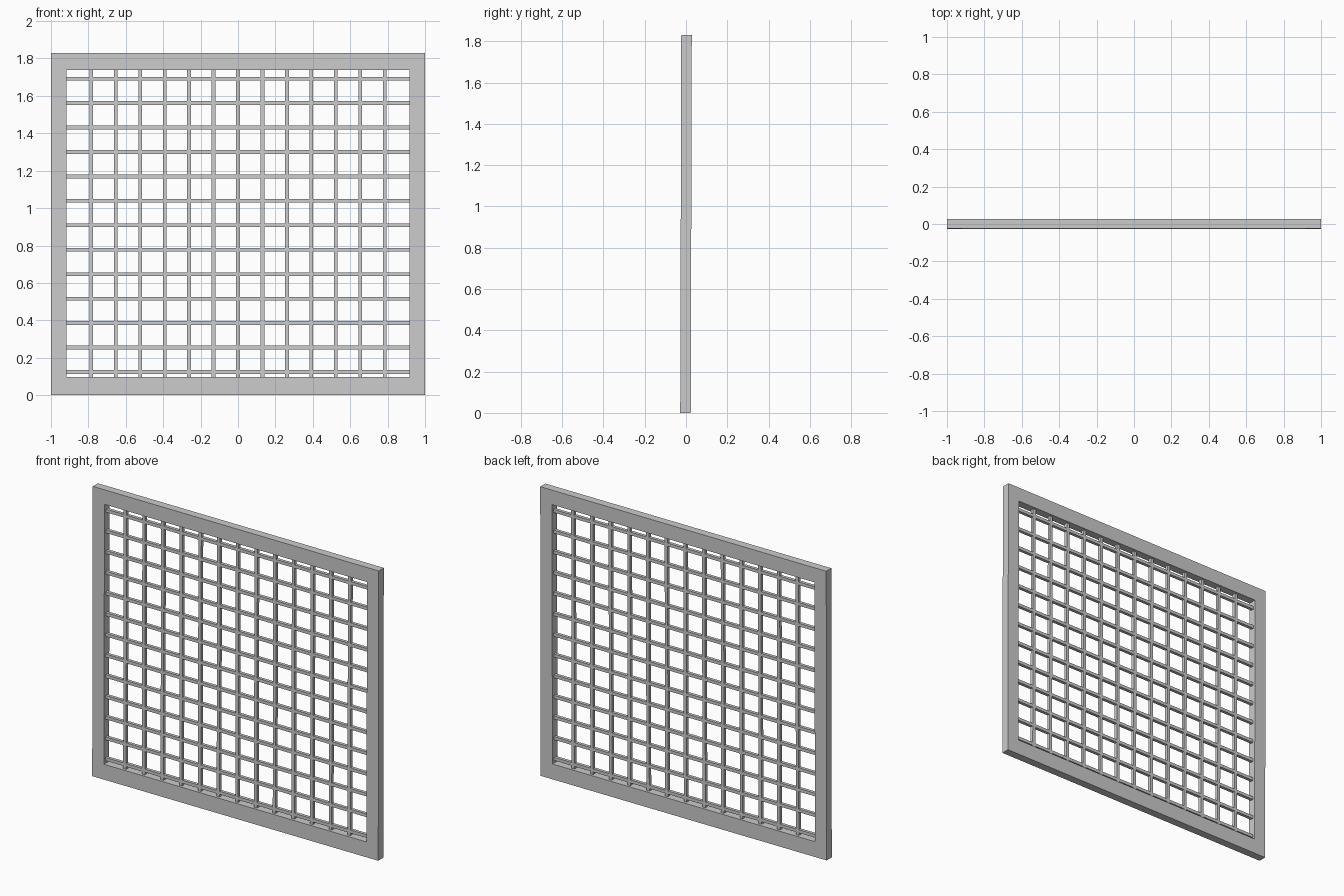
import bpy, bmesh

if "Cube" in bpy.data.objects:
    bpy.data.objects.remove(bpy.data.objects["Cube"])

H = 1.83                                   # overall height
T = 0.051                                  # frame thickness
LEAN = 0.005                               # slight backward lean over the full height
X_IN, Z_LO, Z_HI = 0.918, 0.097, 1.738     # frame opening
BAR, PITCH, Z_MID = 0.02, 0.1307, 0.908    # bar width and grid spacing


def lean(y, z):
    return y + LEAN * (z / H - 0.5)


def finish(bm, name):
    for v in bm.verts:
        v.co.y = lean(v.co.y, v.co.z)
    bmesh.ops.recalc_face_normals(bm, faces=bm.faces)
    mesh = bpy.data.meshes.new(name)
    bm.to_mesh(mesh)
    bm.free()
    bpy.context.collection.objects.link(bpy.data.objects.new(name, mesh))


def bar(name, x0, x1, z0, z1):
    bm = bmesh.new()
    bmesh.ops.create_cube(bm, size=1)
    for v in bm.verts:
        v.co = (x1 if v.co.x > 0 else x0, BAR * v.co.y, z1 if v.co.z > 0 else z0)
    finish(bm, name)


# Outer frame: one seamless rectangular ring
bm = bmesh.new()
outer = [(-1, 0), (1, 0), (1, H), (-1, H)]
inner = [(-X_IN, Z_LO), (X_IN, Z_LO), (X_IN, Z_HI), (-X_IN, Z_HI)]
loops = [[bm.verts.new((x, y, z)) for x, z in pts]
         for pts, y in ((outer, -T / 2), (inner, -T / 2), (inner, T / 2), (outer, T / 2))]
for a, b in zip(loops, loops[1:] + loops[:1]):
    for i in range(4):
        j = (i + 1) % 4
        bm.faces.new((a[i], a[j], b[j], b[i]))
finish(bm, "frame")

# Grid bars, centred in the frame thickness
for i in range(-6, 7):
    x, z = i * PITCH, Z_MID + i * PITCH
    bar(f"vertical_bar_{i + 7}", x - BAR / 2, x + BAR / 2, Z_LO, Z_HI)
    bar(f"horizontal_bar_{i + 7}", -X_IN, X_IN, z - BAR / 2, z + BAR / 2)
